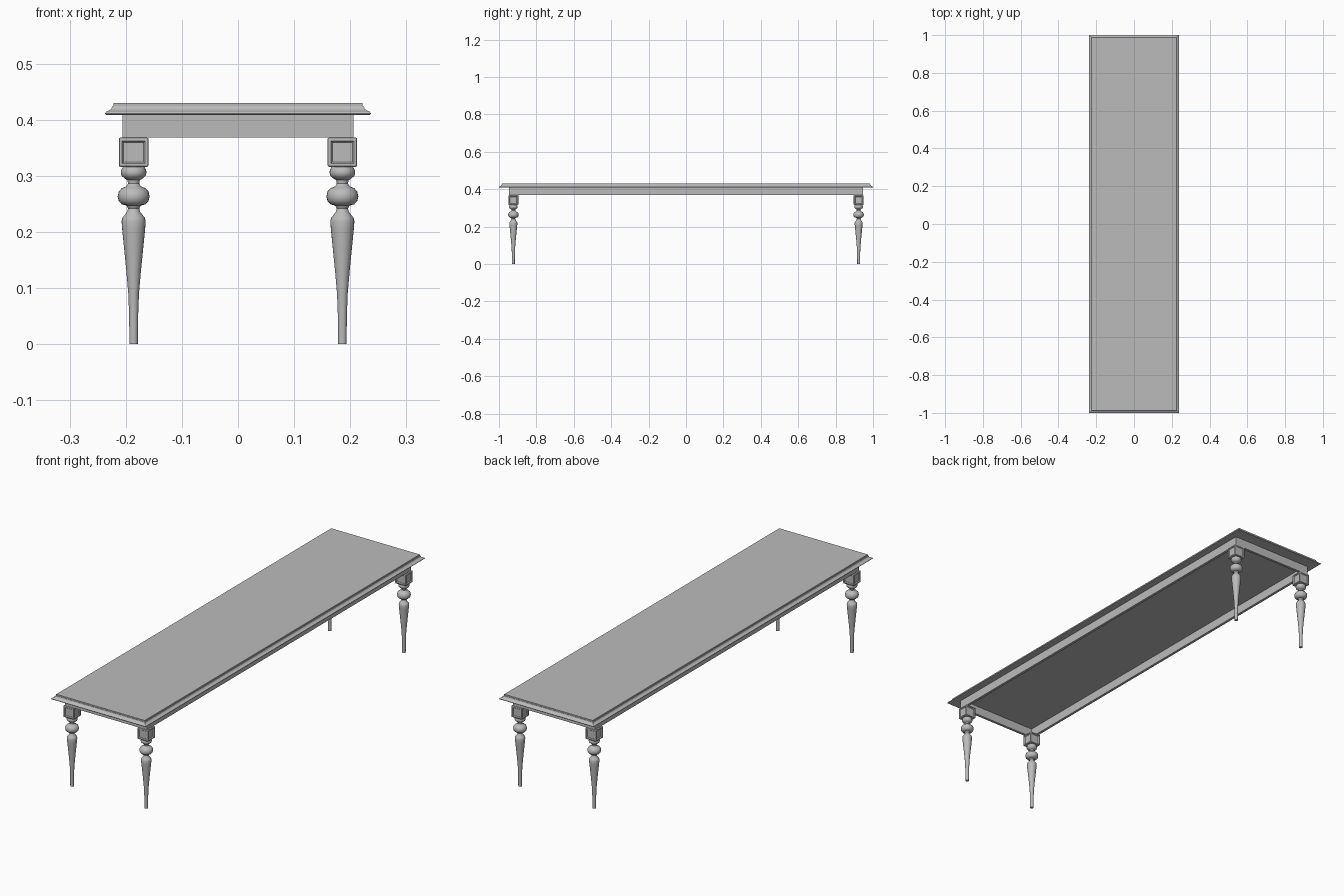
import bpy, bmesh, math
from mathutils import Matrix, Vector

cube = bpy.data.objects.get("Cube")
if cube:
    bpy.data.objects.remove(cube, do_unlink=True)

grey = bpy.data.materials.new("plain grey")
grey.use_nodes = True
colour = (0.5, 0.5, 0.5, 1)
grey.diffuse_color = colour
grey.node_tree.nodes["Principled BSDF"].inputs["Base Color"].default_value = colour


def finish(bm, name, location=(0, 0, 0), smooth=False):
    bmesh.ops.recalc_face_normals(bm, faces=bm.faces)
    mesh = bpy.data.meshes.new(name)
    bm.to_mesh(mesh)
    bm.free()
    mesh.materials.append(grey)
    obj = bpy.data.objects.new(name, mesh)
    obj.location = location
    bpy.context.collection.objects.link(obj)
    if smooth:
        bpy.ops.object.select_all(action="DESELECT")
        obj.select_set(True)
        bpy.context.view_layer.objects.active = obj
        bpy.ops.object.shade_smooth_by_angle(angle=math.radians(40))
    return obj


def rectangle(bm, half_x, half_y, z):
    corners = ((-1, -1), (1, -1), (1, 1), (-1, 1))
    return [bm.verts.new((sx * half_x, sy * half_y, z)) for sx, sy in corners]


def bridge(bm, a, b):
    n = len(a)
    for i in range(n):
        j = (i + 1) % n
        bm.faces.new((a[i], a[j], b[j], b[i]))


# Moulded table top: edge profile as (inset, height)
def table_top():
    profile = [(.004, .408), (.001, .409), (0, .411), (.002, .414), (.007, .416),
               (.011, .419), (.013, .424), (.015, .424), (.015, .43)]
    bm = bmesh.new()
    rings = [rectangle(bm, .237 - d, 1 - d, z) for d, z in profile]
    for a, b in zip(rings, rings[1:]):
        bridge(bm, a, b)
    bm.faces.new(rings[0])
    bm.faces.new(rings[-1])
    finish(bm, "table_top")


# Apron frame, open in the middle
def apron():
    bm = bmesh.new()
    x, y, t, low, high = .206, .946, .012, .368, .409
    rings = [rectangle(bm, x, y, high), rectangle(bm, x, y, low),
             rectangle(bm, x - t, y - t, low), rectangle(bm, x - t, y - t, high)]
    for i in range(4):
        bridge(bm, rings[i], rings[(i + 1) % 4])
    finish(bm, "apron")


# Rounded block with a sunken panel on each side
def leg_block(name, x, y):
    bm = bmesh.new()
    bmesh.ops.create_cube(bm, size=1, matrix=Matrix.Diagonal((.053, .053, .052, 1)))
    bmesh.ops.bevel(bm, geom=bm.edges[:], offset=.003, segments=2, profile=.5,
                    affect="EDGES")
    sides = [f for f in bm.faces if f.calc_area() > .001 and abs(f.normal.z) < .1]
    bmesh.ops.inset_individual(bm, faces=sides, thickness=.004)
    bmesh.ops.inset_individual(bm, faces=sides, thickness=.004, depth=-.004)
    finish(bm, name, (x, y, .342))


# Turned leg: profile as (radius, height)
def turned_leg(name, x, y):
    profile = [(.0075, 0), (.008, .05), (.0095, .09), (.013, .13), (.017, .17),
               (.0205, .205), (.0215, .219), (.020, .225), (.016, .23),
               (.0115, .236), (.010, .242), (.013, .247), (.021, .249),
               (.0265, .255), (.0285, .263), (.0265, .272), (.021, .278),
               (.013, .281), (.010, .286), (.011, .292), (.017, .296),
               (.0215, .3), (.023, .306), (.0215, .312), (.018, .317)]
    sides = 24
    bm = bmesh.new()
    rings = []
    for r, z in profile:
        angles = [2 * math.pi * i / sides for i in range(sides)]
        rings.append([bm.verts.new((r * math.cos(a), r * math.sin(a), z))
                      for a in angles])
    for a, b in zip(rings, rings[1:]):
        bridge(bm, a, b)
    bm.faces.new(rings[0])
    bm.faces.new(rings[-1])
    finish(bm, name, (x, y, 0), smooth=True)


table_top()
apron()
for end, sy in (("front", -1), ("back", 1)):
    for side, sx in (("right", -1), ("left", 1)):
        leg_block(f"{end}_{side}_leg_block", sx * .186, sy * .923)
        turned_leg(f"{end}_{side}_leg", sx * .186, sy * .923)
